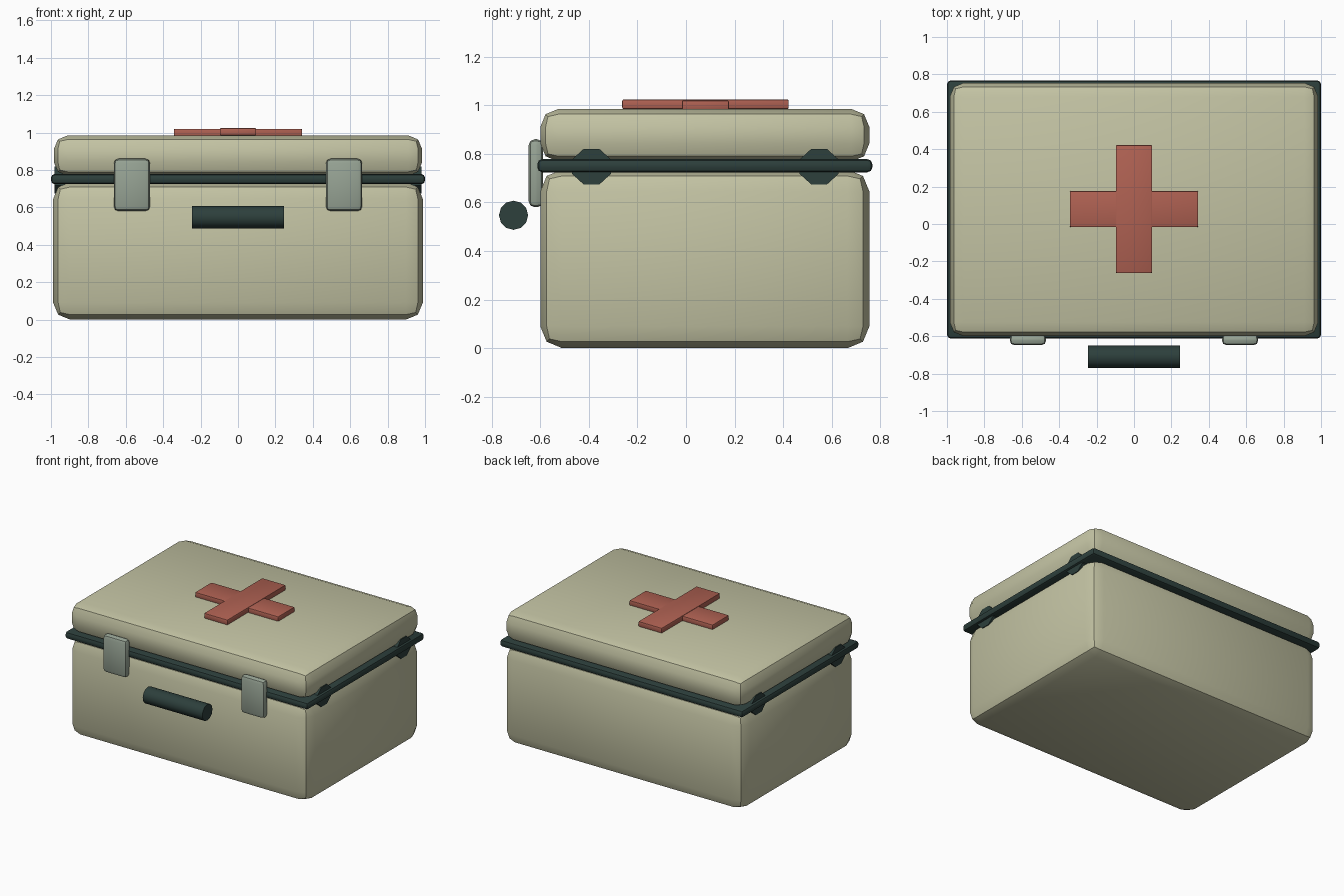
import bpy
from math import pi

if "Cube" in bpy.data.objects:
    bpy.data.objects.remove(bpy.data.objects["Cube"])


def material(name, color):
    m = bpy.data.materials.new(name)
    m.diffuse_color = (*color, 1)
    m.use_nodes = True
    m.node_tree.nodes["Principled BSDF"].inputs["Base Color"].default_value = m.diffuse_color
    return m


SHELL = material("shell_beige", (0.55, 0.55, 0.37))
DARK = material("dark_green", (0.026, 0.05, 0.045))
RED = material("cross_red", (0.43, 0.12, 0.085))
METAL = material("latch_grey", (0.31, 0.37, 0.30))


def finish(ob, name, mat):
    ob.name = name
    ob.data.materials.append(mat)
    bpy.ops.object.shade_smooth_by_angle(angle=pi / 6 + 0.01)
    return ob


def box(name, x, y, z, mat, bevel, segments=2):
    """Bevelled box from (min, max) ranges."""
    ranges = (x, y, z)
    bpy.ops.mesh.primitive_cube_add(size=1, location=[(a + b) / 2 for a, b in ranges])
    ob = bpy.context.object
    ob.scale = [b - a for a, b in ranges]
    bpy.ops.object.transform_apply(location=False, rotation=False, scale=True)
    mod = ob.modifiers.new("Bevel", 'BEVEL')
    mod.width, mod.segments = bevel, segments
    bpy.ops.object.modifier_apply(modifier=mod.name)
    return finish(ob, name, mat)


def rod_x(name, center, radius, length, sides, mat, spin=0, scale=(1, 1, 1)):
    """Cylinder lying along x."""
    bpy.ops.mesh.primitive_cylinder_add(vertices=sides, radius=radius, depth=length,
                                        location=center, rotation=(0, pi / 2, 0))
    ob = bpy.context.object
    bpy.ops.object.transform_apply(location=False, rotation=True, scale=False)
    ob.rotation_euler.x = spin
    bpy.ops.object.transform_apply(location=False, rotation=True, scale=False)
    ob.scale = scale
    bpy.ops.object.transform_apply(location=False, rotation=False, scale=True)
    return finish(ob, name, mat)


# Case body, lid and the seal between them
box("case_body", (-0.988, 0.988), (-0.60, 0.755), (0, 0.735), SHELL, 0.09)
box("case_lid", (-0.985, 0.985), (-0.60, 0.755), (0.768, 0.985), SHELL, 0.075)
box("seal_band", (-1, 1), (-0.612, 0.767), (0.724, 0.778), DARK, 0.02)

# Raised cross on the lid
cy = 0.08
box("cross_bar_wide", (-0.343, 0.343), (cy - 0.097, cy + 0.097), (0.98, 1.02), RED, 0.007)
box("cross_bar_long", (-0.097, 0.097), (cy - 0.343, cy + 0.343), (0.984, 1.024), RED, 0.007)

# Front latches and side hinge studs
for side, tag in ((-1, "left"), (1, "right")):
    cx = side * 0.567
    box(f"latch_{tag}", (cx - 0.097, cx + 0.097), (-0.648, -0.588), (0.58, 0.86), METAL, 0.025)
    for y, end in ((-0.389, "front"), (0.548, "back")):
        rod_x(f"side_stud_{tag}_{end}", (side * 0.932, y, 0.747), 0.08, 0.10, 8, DARK,
              spin=pi / 8, scale=(1, 1.08, 0.98))

# Carry handle grip
rod_x("handle_grip", (0, -0.71, 0.547), 0.06, 0.49, 12, DARK)
